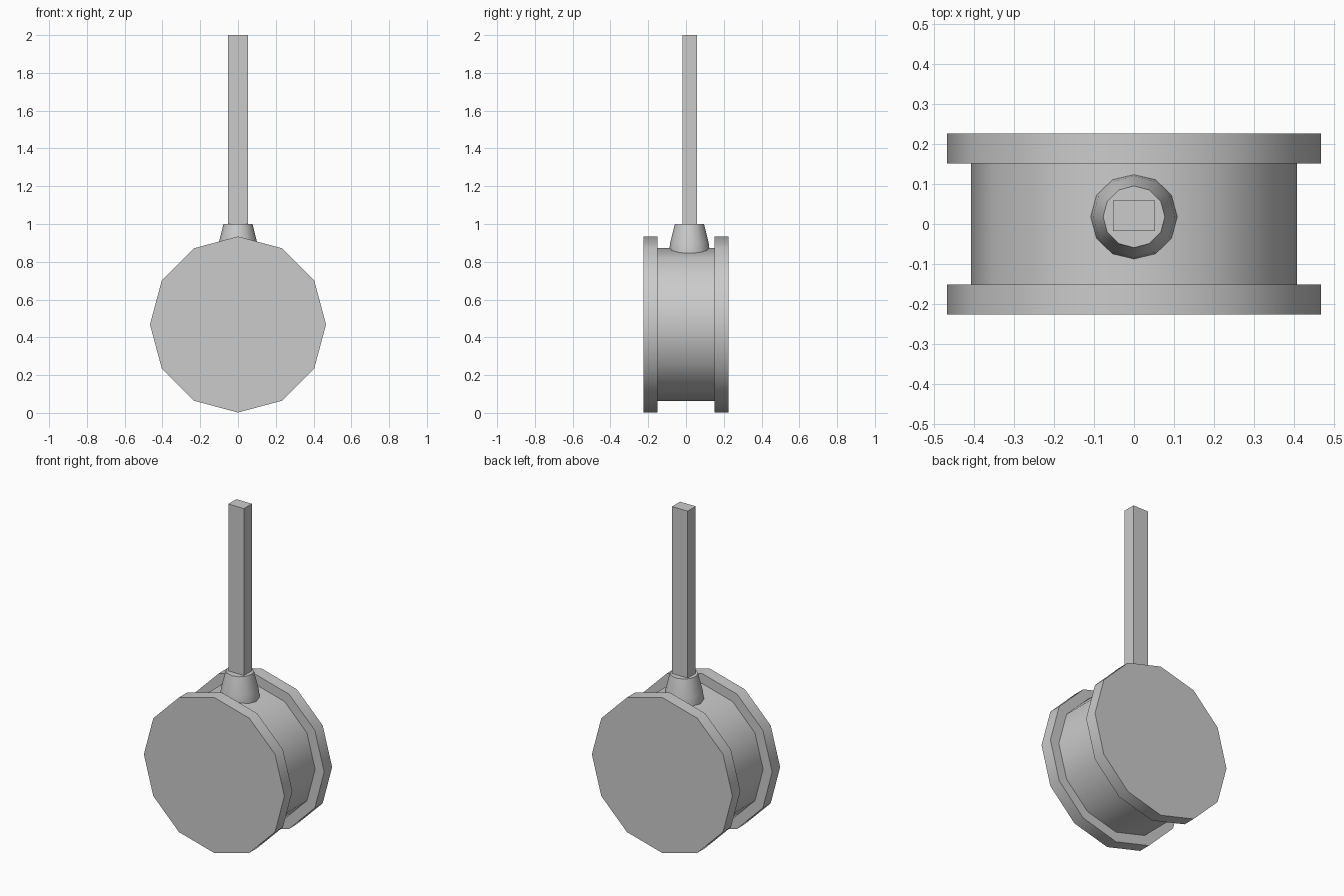
import bpy, bmesh, math

if "Cube" in bpy.data.objects:
    bpy.data.objects.remove(bpy.data.objects["Cube"])

SIDES = 12


def lathe(name, profile, place):
    """Capped 12-sided solid from (radius, height) rings; place maps (a, b, h) to xyz."""
    bm = bmesh.new()
    rings = []
    for r, h in profile:
        ring = []
        for i in range(SIDES):
            t = 2 * math.pi * i / SIDES
            ring.append(bm.verts.new(place(r * math.cos(t), r * math.sin(t), h)))
        rings.append(ring)
    for lo, hi in zip(rings, rings[1:]):
        for i in range(SIDES):
            j = (i + 1) % SIDES
            bm.faces.new((lo[i], lo[j], hi[j], hi[i]))
    bm.faces.new(rings[0][::-1])
    bm.faces.new(rings[-1])
    bmesh.ops.recalc_face_normals(bm, faces=bm.faces[:])
    mesh = bpy.data.meshes.new(name)
    bm.to_mesh(mesh)
    bm.free()
    obj = bpy.data.objects.new(name, mesh)
    bpy.context.collection.objects.link(obj)
    bpy.ops.object.select_all(action='DESELECT')
    obj.select_set(True)
    bpy.context.view_layer.objects.active = obj
    bpy.ops.object.shade_smooth_by_angle(angle=math.radians(35))
    return obj


# Drum with a raised rim at each end, lying along y
lathe("drum",
      [(0.466, -0.226), (0.466, -0.151), (0.406, -0.151),
       (0.406, 0.151), (0.466, 0.151), (0.466, 0.226)],
      lambda a, b, h: (a, h, b + 0.468))

# Tapered collar rising out of the drum
lathe("collar",
      [(0.108, 0.80), (0.108, 0.85), (0.102, 0.90), (0.077, 1.0)],
      lambda a, b, h: (a, b + 0.018, h))

# Square handle
bpy.ops.mesh.primitive_cube_add(size=1, location=(0, 0.02, 1.495))
handle = bpy.context.object
handle.name = "handle"
handle.scale = (0.104, 0.076, 1.01)
bpy.ops.object.transform_apply(location=False, rotation=False, scale=True)
